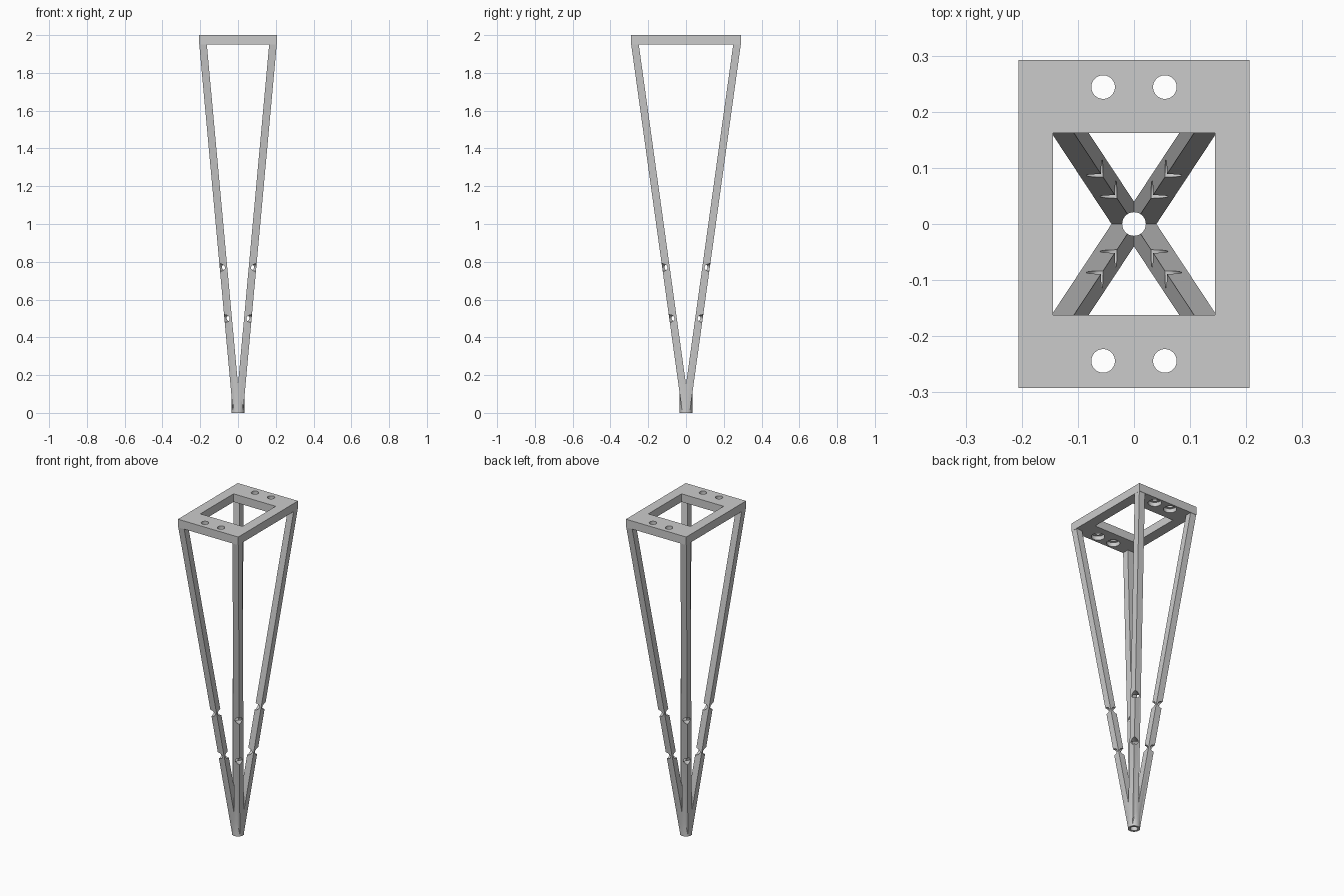
import bpy, bmesh
from mathutils import Vector

if "Cube" in bpy.data.objects:
    bpy.data.objects.remove(bpy.data.objects["Cube"])

SIGNS = [(sx, sy) for sx in (-1, 1) for sy in (-1, 1)]
TOP, PLATE_Z = 2.0, 1.95
LEG_W = 0.04


# Inner corner of a leg at height z
def inner(z):
    t = (z - 0.15) / (PLATE_Z - 0.15)
    return 0.165 * t, 0.25 * t


def box(name, size, loc):
    bpy.ops.mesh.primitive_cube_add(size=1, location=loc)
    ob = bpy.context.object
    ob.name = name
    ob.scale = size
    bpy.ops.object.transform_apply(location=True, rotation=True, scale=True)
    return ob


def rod(name, r, depth, loc, direction=(0, 0, 1), sides=48):
    bpy.ops.mesh.primitive_cylinder_add(vertices=sides, radius=r, depth=depth, location=loc)
    ob = bpy.context.object
    ob.name = name
    ob.rotation_euler = Vector(direction).to_track_quat('Z', 'Y').to_euler()
    bpy.ops.object.transform_apply(location=True, rotation=True, scale=True)
    return ob


def combine(target, tool, operation):
    bpy.context.view_layer.objects.active = target
    mod = target.modifiers.new("bool", 'BOOLEAN')
    mod.operation, mod.solver, mod.object = operation, 'EXACT', tool
    bpy.ops.object.modifier_apply(modifier=mod.name)
    bpy.data.objects.remove(tool, do_unlink=True)


# Four legs: one sheared square bar trimmed to its quadrant, then mirrored and welded
def legs():
    bm = bmesh.new()
    rings = []
    for z in (0.01, PLATE_Z):
        x, y = inner(z)
        rings.append([bm.verts.new((x + a, y + b, z))
                      for a, b in ((0, 0), (LEG_W, 0), (LEG_W, LEG_W), (0, LEG_W))])
    lo, hi = rings
    bm.faces.new(lo)
    bm.faces.new(hi)
    for i in range(4):
        j = (i + 1) % 4
        bm.faces.new((lo[i], lo[j], hi[j], hi[i]))
    for axis in ((1, 0, 0), (0, 1, 0)):
        bmesh.ops.bisect_plane(bm, geom=bm.verts[:] + bm.edges[:] + bm.faces[:], dist=1e-6,
                               plane_co=(0, 0, 0), plane_no=axis, clear_inner=True)
    for axis in (0, 1):
        new = bmesh.ops.duplicate(bm, geom=bm.verts[:] + bm.edges[:] + bm.faces[:])["geom"]
        for v in new:
            if isinstance(v, bmesh.types.BMVert):
                v.co[axis] *= -1
    bmesh.ops.remove_doubles(bm, verts=bm.verts[:], dist=1e-5)
    bmesh.ops.recalc_face_normals(bm, faces=bm.faces[:])
    me = bpy.data.meshes.new("legs")
    bm.to_mesh(me)
    bm.free()
    ob = bpy.data.objects.new("legs", me)
    bpy.context.collection.objects.link(ob)
    return ob


# Top plate with window and four bolt holes, counterbored from below
plate = box("top_plate", (0.412, 0.584, TOP - PLATE_Z), (0, 0, (TOP + PLATE_Z) / 2))
combine(plate, box("window", (0.288, 0.324, 0.2), (0, 0, 1.975)), 'DIFFERENCE')
for sx, sy in SIGNS:
    x, y = sx * 0.055, sy * 0.244
    combine(plate, rod("bolt_hole", 0.021, 0.2, (x, y, 1.975)), 'DIFFERENCE')
    combine(plate, rod("counterbore", 0.037, 0.1, (x, y, 1.925)), 'DIFFERENCE')

# Legs joined with the round tip
frame = legs()
frame.name = "legs_and_tip"
combine(frame, rod("tip", 0.034, 0.12, (0, 0, 0.06)), 'UNION')

# Vertical bore through the tip
combine(frame, rod("bore", 0.021, 0.8, (0, 0, 0.3)), 'DIFFERENCE')

# Two diagonal cross holes in every leg
for z in (0.5, 0.77):
    x, y = inner(z)
    for sx, sy in SIGNS:
        c = (sx * (x + LEG_W / 2), sy * (y + LEG_W / 2), z)
        combine(frame, rod("cross_hole", 0.02, 0.09, c, (sx, sy, 0), 32), 'DIFFERENCE')

# Smooth the round walls, keep the edges sharp
for ob in (plate, frame):
    bpy.ops.object.select_all(action='DESELECT')
    ob.select_set(True)
    bpy.context.view_layer.objects.active = ob
    bpy.ops.object.shade_smooth_by_angle(angle=0.5)
